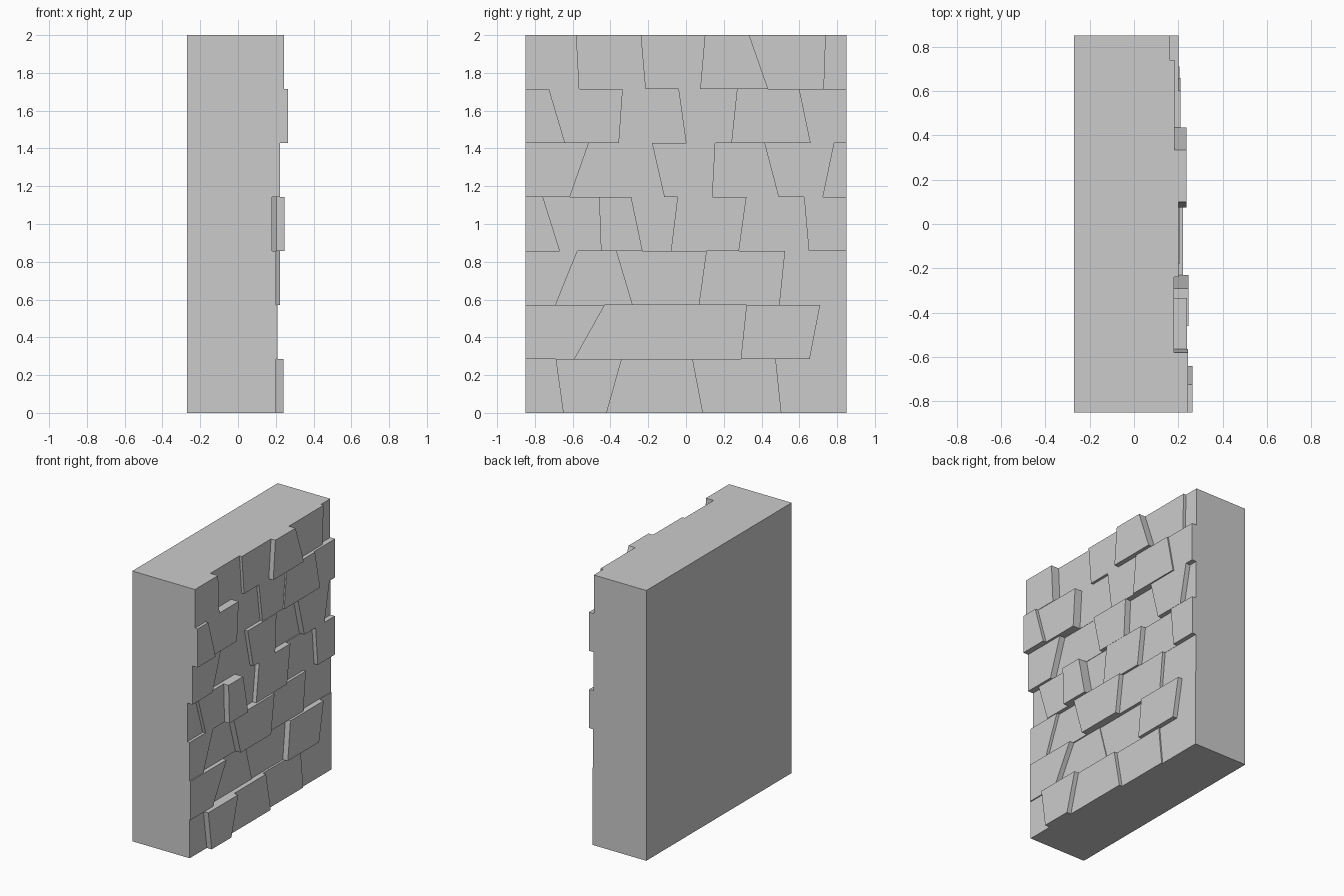
import bpy, bmesh

if "Cube" in bpy.data.objects:
    bpy.data.objects.remove(bpy.data.objects["Cube"])

BACK, BED, HALF, ROW_H = -0.27, 0.14, 0.85, 2.0 / 7

# Each course from the bottom up: joints (y at top, y at bottom), then stone face depths
COURSES = [
    ([(-.69, -.65), (-.34, -.42), (.035, .09), (.475, .505)],
     [.20, .24, .205, .18, .17]),
    ([(-.43, -.59), (-.16, -.08), (.32, .29), (.71, .655)],
     [.208, .17, .164, .205, .17]),
    ([(-.575, -.69), (-.37, -.285), (.11, .07), (.525, .495)],
     [.20, .178, .222, .188, .165]),
    ([(-.76, -.67), (-.46, -.45), (-.29, -.23), (-.045, -.08), (.32, .28), (.625, .65)],
     [.18, .205, .245, .175, .205, .167, .198]),
    ([(-.515, -.615), (-.18, -.115), (.155, .14), (.415, .49), (.785, .725)],
     [.223, .178, .206, .16, .20, .163]),
    ([(-.725, -.64), (-.335, -.355), (-.04, 0), (.27, .24), (.60, .66)],
     [.265, .24, .18, .20, .21, .20]),
    ([(-.58, -.565), (-.24, -.215), (.10, .075), (.335, .435), (.74, .73)],
     [.243, .18, .20, .236, .182, .16]),
]


def add_prism(bm, outline, x0, x1):
    """Extrude a (y, z) outline from x0 to x1."""
    face = bm.faces.new([bm.verts.new((x0, y, z)) for y, z in outline])
    ext = bmesh.ops.extrude_face_region(bm, geom=[face], use_keep_orig=True)
    for v in ext["geom"]:
        if isinstance(v, bmesh.types.BMVert):
            v.co.x = x1


def make_object(name, bm):
    bmesh.ops.recalc_face_normals(bm, faces=bm.faces)
    mesh = bpy.data.meshes.new(name)
    bm.to_mesh(mesh)
    bm.free()
    obj = bpy.data.objects.new(name, mesh)
    bpy.context.collection.objects.link(obj)
    return obj


# Solid wall core behind the stones
bm = bmesh.new()
add_prism(bm, [(-HALF, 0), (HALF, 0), (HALF, 2), (-HALF, 2)], BACK, BED)
make_object("wall_core", bm)

# Courses of irregular facing stones
for i, (joints, depths) in enumerate(COURSES):
    z0, z1 = i * ROW_H, (i + 1) * ROW_H
    edges = [(-HALF, -HALF)] + joints + [(HALF, HALF)]
    bm = bmesh.new()
    for (t0, b0), (t1, b1), depth in zip(edges, edges[1:], depths):
        add_prism(bm, [(b0, z0), (b1, z0), (t1, z1), (t0, z1)], BED, depth)
    make_object(f"stone_course_{i + 1}", bm)
